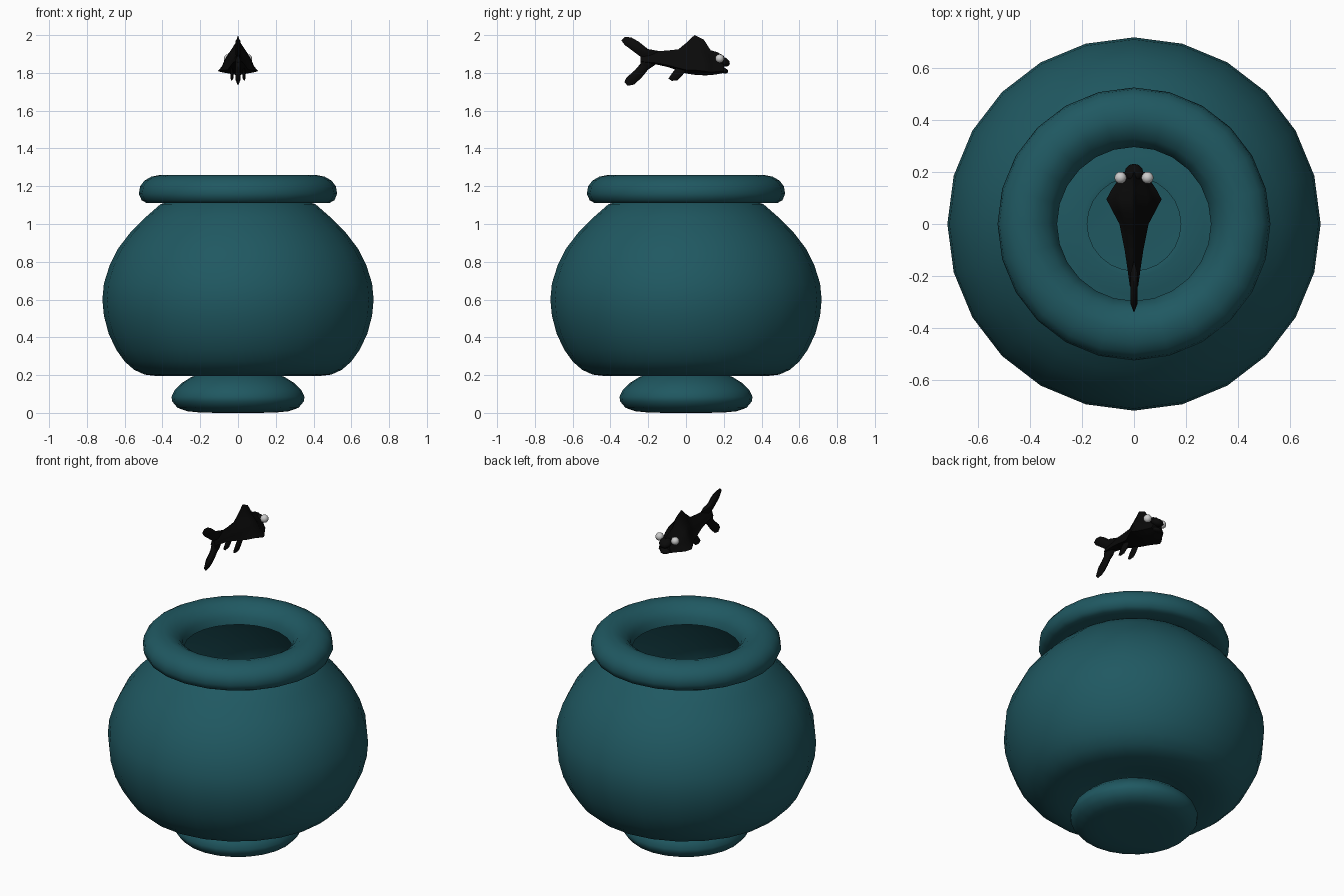
import bpy, bmesh, math
from mathutils import Vector

if "Cube" in bpy.data.objects:
    bpy.data.objects.remove(bpy.data.objects["Cube"])


def material(name, rgb):
    m = bpy.data.materials.new(name)
    m.diffuse_color = (*rgb, 1)
    m.use_nodes = True
    m.node_tree.nodes["Principled BSDF"].inputs["Base Color"].default_value = m.diffuse_color
    return m


TEAL = material("teal_glass", (0.014, 0.098, 0.12))
BLACK = material("black_skin", (0.003, 0.003, 0.003))


def finish(bm, name, mat=None, angle=60):
    bmesh.ops.recalc_face_normals(bm, faces=bm.faces[:])
    me = bpy.data.meshes.new(name)
    bm.to_mesh(me)
    bm.free()
    ob = bpy.data.objects.new(name, me)
    bpy.context.collection.objects.link(ob)
    if mat:
        me.materials.append(mat)
    bpy.ops.object.select_all(action='DESELECT')
    ob.select_set(True)
    bpy.context.view_layer.objects.active = ob
    bpy.ops.object.shade_smooth_by_angle(angle=math.radians(angle))
    return ob


def bridge(bm, a, b):
    n = len(a)
    for i in range(n):
        bm.faces.new((a[i], a[(i + 1) % n], b[(i + 1) % n], b[i]))


def lathe(name, profile, mat, sides=24):
    bm = bmesh.new()
    rings = [[bm.verts.new((r * math.cos(t), r * math.sin(t), z))
              for t in (2 * math.pi * i / sides for i in range(sides))]
             for r, z in profile]
    bm.faces.new(rings[0])
    for a, b in zip(rings, rings[1:]):
        bridge(bm, a, b)
    return finish(bm, name, mat, 75)


# Bowl: one turned sheet through foot, neck, belly and curled rim
lathe("bowl", [
    (0.10, 0.0), (0.20, 0.002), (0.27, 0.009), (0.32, 0.027), (0.348, 0.06),
    (0.352, 0.085), (0.335, 0.122), (0.295, 0.16), (0.25, 0.188),
    (0.20, 0.21), (0.18, 0.222), (0.20, 0.225), (0.27, 0.212), (0.35, 0.199),
    (0.43, 0.195), (0.495, 0.203), (0.55, 0.228), (0.60, 0.272),
    (0.645, 0.335), (0.685, 0.42), (0.71, 0.515), (0.718, 0.60),
    (0.71, 0.685), (0.68, 0.78), (0.635, 0.87), (0.57, 0.955),
    (0.49, 1.035), (0.41, 1.105), (0.37, 1.118), (0.41, 1.112),
    (0.485, 1.112), (0.51, 1.125), (0.525, 1.16), (0.518, 1.20),
    (0.495, 1.23), (0.46, 1.25), (0.41, 1.26), (0.37, 1.25),
    (0.33, 1.225), (0.305, 1.19), (0.296, 1.15)], TEAL)

# Fish body: bell-shaped sections (y, bottom, top, half width) facing +y
SECTION = [(0, 1), (0.14, 0.82), (0.5, 0.6), (0.68, 0.42), (0.8, 0.26),
           (1, 0.12), (0.5, 0.06), (0, 0)]
STATIONS = [(-0.24, 1.855, 1.902, 0.016), (-0.16, 1.845, 1.915, 0.027),
            (-0.10, 1.832, 1.918, 0.036), (-0.04, 1.812, 1.925, 0.048),
            (0.0, 1.797, 1.958, 0.056), (0.045, 1.79, 2.0, 0.08),
            (0.095, 1.787, 1.975, 0.106), (0.13, 1.788, 1.92, 0.088),
            (0.165, 1.793, 1.91, 0.064), (0.20, 1.80, 1.89, 0.044)]
loop = SECTION + [(-x, f) for x, f in SECTION[-2:0:-1]]
bm = bmesh.new()
rings = [[bm.verts.new((x * w, y, lo + f * (hi - lo))) for x, f in loop]
         for y, lo, hi, w in STATIONS]
for a, b in zip(rings, rings[1:]):
    bridge(bm, a, b)
bm.faces.new(rings[0])
bm.faces.new(rings[-1])
finish(bm, "fish_body", BLACK)


def fin(name, outline, thick, x=0.0):
    """Pillow-shaped fin from a (y, z) outline."""
    bm = bmesh.new()
    pts = [Vector((x, y, z)) for y, z in outline]
    c = sum(pts, Vector()) / len(pts)
    rim = [bm.verts.new(p) for p in pts]
    for s in (-1, 1):
        inner = [bm.verts.new(c + (p - c) * 0.6 + Vector((s * thick, 0, 0)))
                 for p in pts]
        bridge(bm, rim, inner)
        bm.faces.new(inner)
    finish(bm, name, BLACK)


# Forked tail
fin("upper_tail_lobe", [(-0.14, 1.915), (-0.20, 1.925), (-0.25, 1.965),
                        (-0.29, 1.988), (-0.325, 1.99), (-0.342, 1.972),
                        (-0.325, 1.948), (-0.28, 1.915), (-0.23, 1.877),
                        (-0.18, 1.87)], 0.013)
fin("lower_tail_lobe", [(-0.16, 1.89), (-0.235, 1.885), (-0.24, 1.85),
                        (-0.27, 1.815), (-0.315, 1.775), (-0.326, 1.752),
                        (-0.31, 1.732), (-0.275, 1.738), (-0.235, 1.775),
                        (-0.20, 1.818), (-0.16, 1.845)], 0.013)

# Mirrored belly fins and eyes
for side, s in (("left", -1), ("right", 1)):
    fin(side + "_belly_fin", [(0.01, 1.83), (-0.02, 1.785), (-0.045, 1.76),
                              (-0.075, 1.758), (-0.093, 1.77),
                              (-0.08, 1.79), (-0.05, 1.83)], 0.008, s * 0.033)
    bm = bmesh.new()
    bmesh.ops.create_uvsphere(bm, u_segments=16, v_segments=10, radius=0.023)
    bmesh.ops.translate(bm, verts=bm.verts[:], vec=(s * 0.052, 0.178, 1.876))
    finish(bm, side + "_eye")

# Open mouth: upper lip and lower jaw
for name, y, z, size in (("upper_lip", 0.198, 1.859, (0.036, 0.034, 0.025)),
                         ("lower_jaw", 0.192, 1.815, (0.034, 0.032, 0.016))):
    bm = bmesh.new()
    bmesh.ops.create_uvsphere(bm, u_segments=12, v_segments=8, radius=1)
    for v in bm.verts:
        v.co = Vector((v.co.x * size[0], y + v.co.y * size[1],
                       z + v.co.z * size[2] - v.co.y * 0.008))
    finish(bm, name, BLACK)
